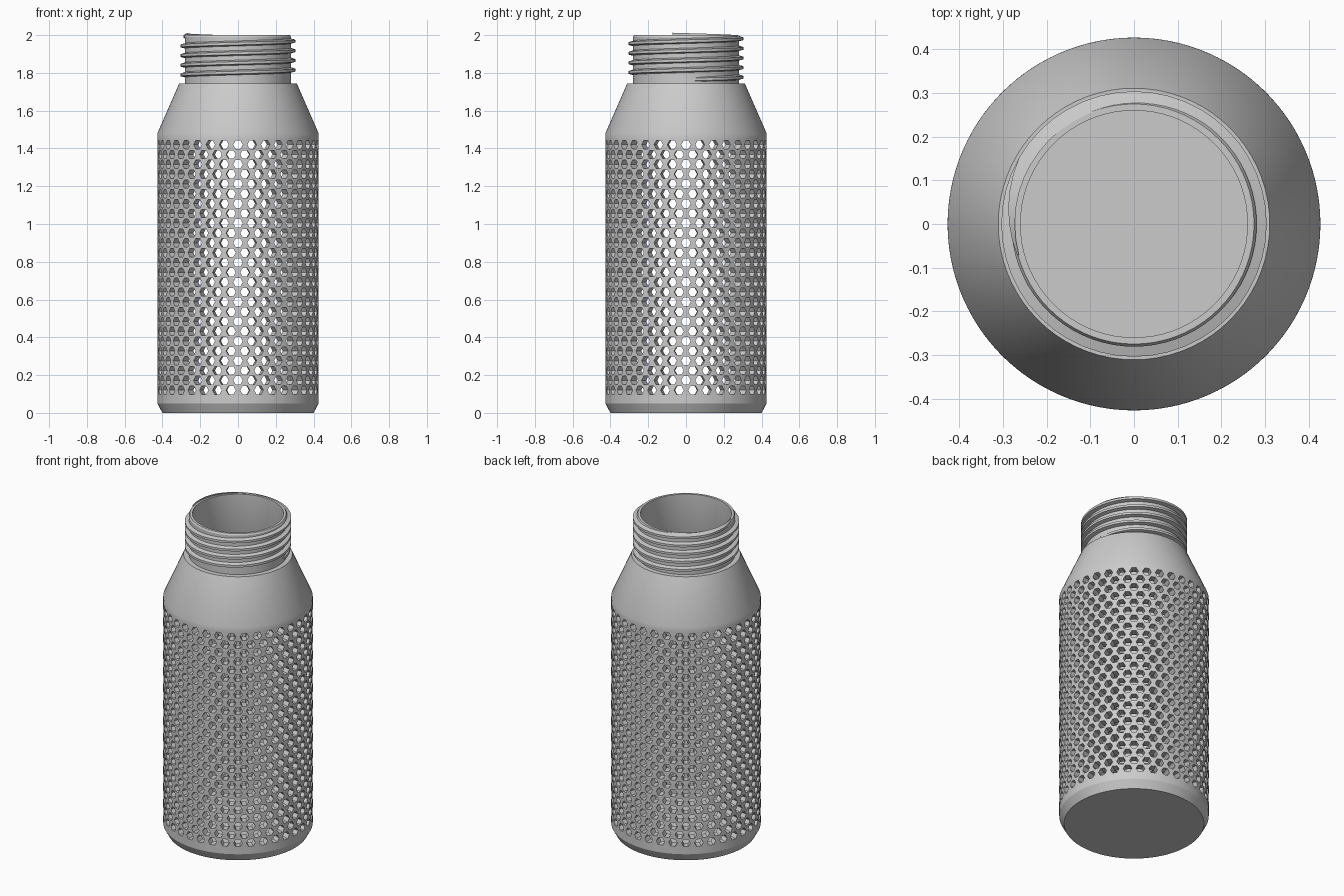
import bpy, bmesh
from math import sin, cos, pi, tau, radians

cube = bpy.data.objects.get("Cube")
if cube:
    bpy.data.objects.remove(cube, do_unlink=True)

COLUMNS, ROWS = 36, 26          # perforation layout
SEGMENTS = COLUMNS * 2
R_OUT, R_IN = 0.427, 0.377      # bottle wall
Z_LOW, ROW_H = 0.094, 0.052
Z_HIGH = Z_LOW + ROWS * ROW_H
HOLE_R = 0.0255
NECK_R, CREST_R, NECK_Z = 0.281, 0.304, 1.745

grey = bpy.data.materials.new("plain grey")
grey.use_nodes = True
colour = (0.6, 0.6, 0.6, 1)
grey.diffuse_color = colour
grey.node_tree.nodes["Principled BSDF"].inputs["Base Color"].default_value = colour


def polar(r, a, z):
    return (r * cos(a), r * sin(a), z)


def finish(bm, name):
    bmesh.ops.remove_doubles(bm, verts=bm.verts, dist=0.0001)
    bmesh.ops.recalc_face_normals(bm, faces=bm.faces)
    mesh = bpy.data.meshes.new(name)
    bm.to_mesh(mesh)
    bm.free()
    mesh.materials.append(grey)
    obj = bpy.data.objects.new(name, mesh)
    bpy.context.collection.objects.link(obj)
    bpy.ops.object.select_all(action='DESELECT')
    obj.select_set(True)
    bpy.context.view_layer.objects.active = obj
    bpy.ops.object.shade_smooth_by_angle(angle=radians(25))
    return obj


def ring(bm, r, z):
    return [bm.verts.new(polar(r, tau * i / SEGMENTS, z)) for i in range(SEGMENTS)]


def bridge(bm, a, b):
    for i in range(len(a)):
        j = (i + 1) % len(a)
        bm.faces.new((a[i], a[j], b[j], b[i]))


def lathe(bm, profile):
    rings = [ring(bm, r, z) for r, z in profile]
    for a, b in zip(rings, rings[1:]):
        bridge(bm, a, b)
    return rings


def cell(bm, r, angle, z):
    """One wall tile around a six-sided hole; returns the hole's rim."""
    half, h = pi / COLUMNS, ROW_H / 2

    def tile(u, v):
        return bm.verts.new(polar(r, angle + u * half, z + v * h))

    hexa = [bm.verts.new(polar(r, angle + HOLE_R * cos(k * pi / 3) / r,
                               z + HOLE_R * sin(k * pi / 3))) for k in range(6)]
    right, left = tile(1, 0), tile(-1, 0)
    for v, near, side in ((1, (1, 2), (0, 3)), (-1, (5, 4), (0, 3))):
        mid, c_right, c_left = tile(0, v), tile(1, v), tile(-1, v)
        h_right, h_left = hexa[near[0]], hexa[near[1]]
        bm.faces.new((mid, h_left, h_right))
        bm.faces.new((mid, h_right, c_right))
        bm.faces.new((mid, c_left, h_left))
        bm.faces.new((right, c_right, h_right, hexa[side[0]]))
        bm.faces.new((left, hexa[side[1]], h_left, c_left))
    return hexa


# Bottle: outer base, then shoulder, neck and inside, then the floor
bm = bmesh.new()
base = lathe(bm, [(0.40, 0), (R_OUT, 0.05), (R_OUT, Z_LOW)])
bm.faces.new(base[0])
lathe(bm, [(R_OUT, Z_HIGH), (R_OUT, 1.48), (0.311, NECK_Z), (NECK_R, NECK_Z),
           (NECK_R, 1.99), (0.275, 2.0), (0.26, 2.0), (0.26, 1.725),
           (R_IN, 1.46), (R_IN, Z_HIGH)])
floor = lathe(bm, [(R_IN, Z_LOW), (R_IN, 0.05)])
bm.faces.new(floor[-1])

# Perforated wall with staggered holes running through it
for row in range(ROWS):
    z = Z_LOW + (row + 0.5) * ROW_H
    shift = 0.5 * ((ROWS - 1 - row) % 2)
    for col in range(COLUMNS):
        angle = tau * (col + shift) / COLUMNS
        bridge(bm, cell(bm, R_OUT, angle, z), cell(bm, R_IN, angle, z))
finish(bm, "perforated_bottle")

# Screw thread: a trapezoid swept along a helix, fading at both ends
bm = bmesh.new()
PITCH, TURNS, STEPS = 0.051, 4.55, 48
count = int(TURNS * STEPS)
root = NECK_R - 0.008
previous = None
for i in range(count + 1):
    fade = min(1, i / 6, (count - i) / 6)
    crest = NECK_R - 0.004 + (CREST_R - NECK_R + 0.004) * fade
    z = NECK_Z + 0.004 + PITCH * i / STEPS
    a = tau * i / STEPS
    section = [bm.verts.new(polar(r, a, z + dz)) for r, dz in
               ((root, 0), (crest, 0.008), (crest, 0.022), (root, 0.032))]
    if previous:
        bridge(bm, previous, section)
    else:
        bm.faces.new(section)
    previous = section
bm.faces.new(previous)
finish(bm, "neck_thread")
